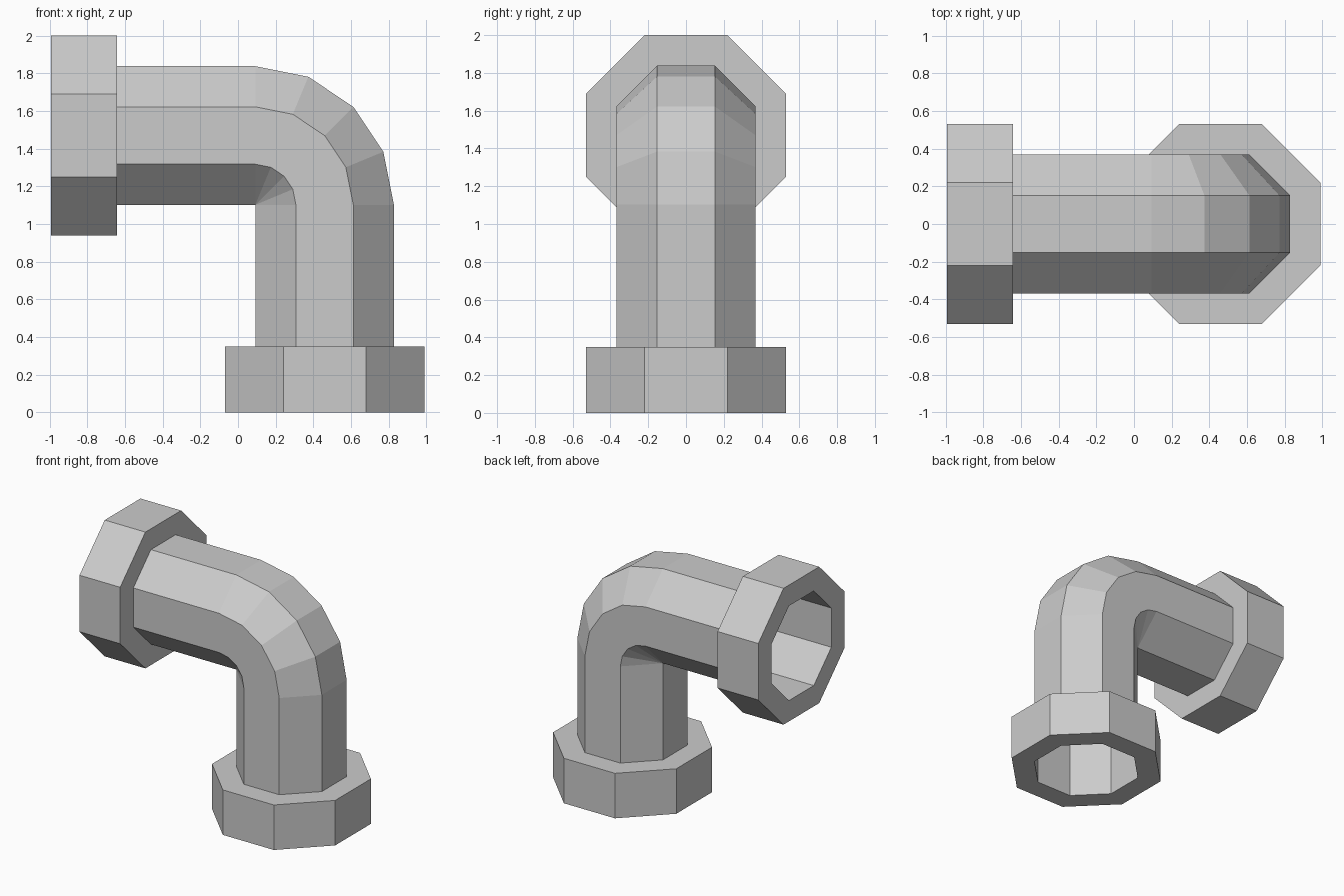
import bpy, bmesh, math
from mathutils import Vector

if "Cube" in bpy.data.objects:
    bpy.data.objects.remove(bpy.data.objects["Cube"])

SIDES = 8
CX, CZ = 0.46, 1.47            # axis of the upright leg, axis of the level leg
PIPE, COLLAR = 0.368, 0.53     # flat-to-axis distances
DEPTH = 0.35                   # collar length
LEFT = -0.993                  # open end of the level leg
BX, BZ = CX - PIPE, CZ - PIPE  # bend pivot, on the pipe's inner face


def ring(bm, centre, angle, apothem):
    """Octagon whose radial axis is tilted by angle in the xz plane."""
    radial = Vector((math.cos(angle), 0, math.sin(angle)))
    r = apothem / math.cos(math.pi / SIDES)
    verts = []
    for i in range(SIDES):
        a = 2 * math.pi * (i + 0.5) / SIDES
        p = Vector(centre) + radial * (r * math.cos(a)) + Vector((0, r * math.sin(a), 0))
        verts.append(bm.verts.new(p))
    return verts


def loft(name, sections):
    """Skin a row of octagons, leaving both ends open."""
    bm = bmesh.new()
    rings = [ring(bm, *s) for s in sections]
    for a, b in zip(rings, rings[1:]):
        for i in range(SIDES):
            j = (i + 1) % SIDES
            bm.faces.new((a[i], a[j], b[j], b[i]))
    bmesh.ops.remove_doubles(bm, verts=bm.verts, dist=0.001)
    mesh = bpy.data.meshes.new(name)
    bm.to_mesh(mesh)
    bm.free()
    obj = bpy.data.objects.new(name, mesh)
    bpy.context.collection.objects.link(obj)
    return obj


# Hollow pipe: upright leg, four-step elbow, level leg
path = [((CX, 0, 0), 0, PIPE)]
for k in range(5):
    t = k * math.pi / 8
    path.append(((BX + PIPE * math.cos(t), 0, BZ + PIPE * math.sin(t)), t, PIPE))
path.append(((LEFT, 0, CZ), math.pi / 2, PIPE))
loft("elbow_pipe", path)


# Collars: rim face, outer wall, shoulder, around each open end
def collar(name, start, end, angle):
    loft(name, [(start, angle, PIPE), (start, angle, COLLAR),
                (end, angle, COLLAR), (end, angle, PIPE)])


collar("bottom_collar", (CX, 0, 0), (CX, 0, DEPTH), 0)
# listed rim first; the tilt keeps the outer wall facing outwards
collar("side_collar", (LEFT, 0, CZ), (LEFT + DEPTH, 0, CZ), -math.pi / 2)
